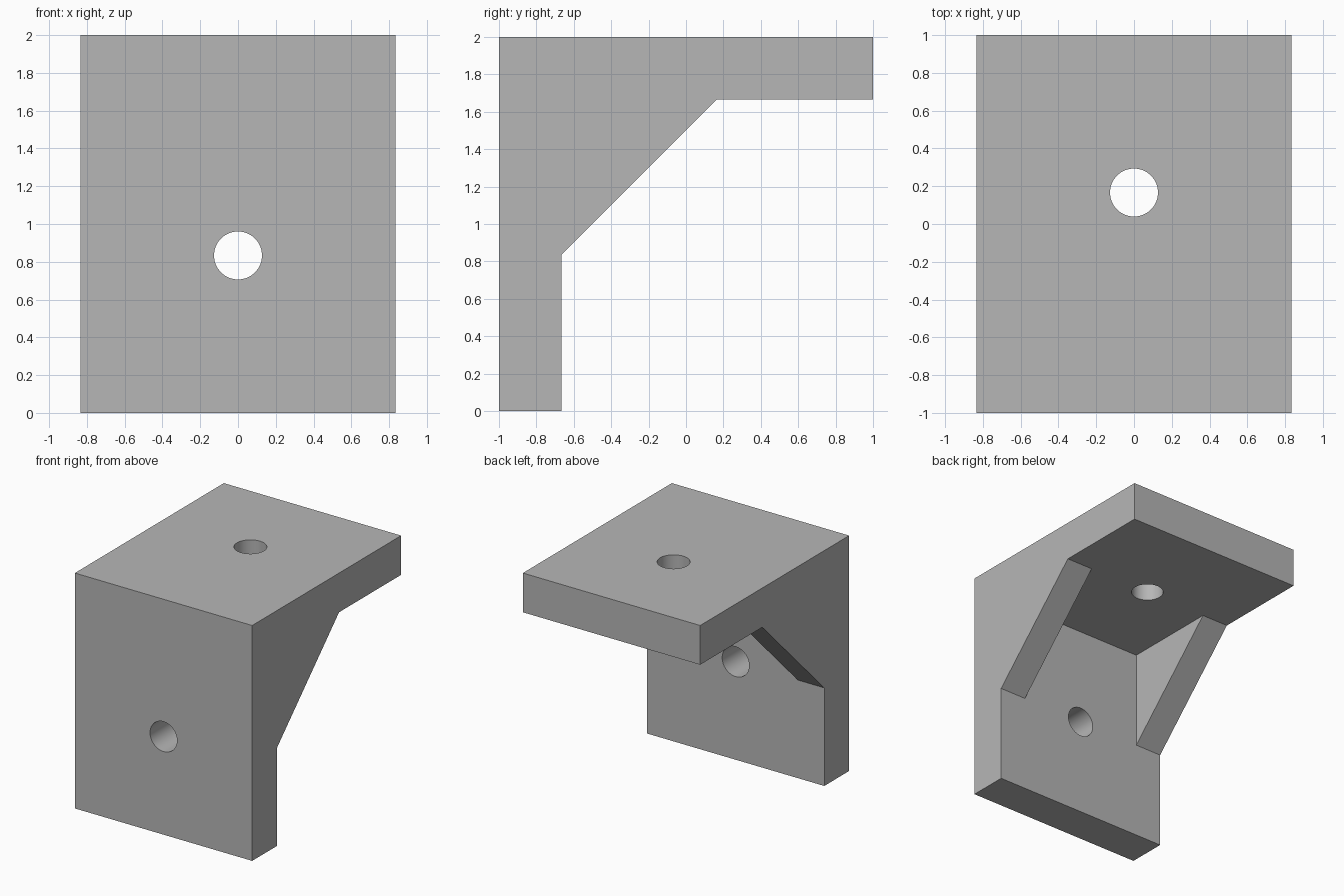
import bpy
import bmesh
from math import pi, radians

cube = bpy.data.objects.get("Cube")
if cube:
    bpy.data.objects.remove(cube, do_unlink=True)

HALF_WIDTH = 5 / 6
THICK = 1 / 3
RIB = 0.25
HOLE_RADIUS = 0.127
INNER_Y = -1 + THICK      # back face of the wall
INNER_Z = 2 - THICK       # underside of the shelf
RIB_Z = 5 / 6             # where the gusset meets the wall
RIB_Y = 1 / 6             # where the gusset meets the shelf

# Single grey material
grey = bpy.data.materials.new("grey")
grey.use_nodes = True
colour = (0.47, 0.47, 0.47, 1)
grey.diffuse_color = colour
grey.node_tree.nodes["Principled BSDF"].inputs["Base Color"].default_value = colour

# Side profile (y, z): the corner point is skipped where a gusset fills it
profile = [(-1, 0), (INNER_Y, 0), (INNER_Y, RIB_Z), (INNER_Y, INNER_Z),
           (RIB_Y, INNER_Z), (1, INNER_Z), (1, 2), (-1, 2)]
CORNER = 3
ribbed = [i for i in range(len(profile)) if i != CORNER]
hollow = list(range(len(profile)))

# Bracket body: ribbed end spans with a hollow span between them
bm = bmesh.new()
stations = [-HALF_WIDTH, RIB - HALF_WIDTH, HALF_WIDTH - RIB, HALF_WIDTH]
rings = [[bm.verts.new((x, y, z)) for y, z in profile] for x in stations]
for a, b, loop in zip(rings, rings[1:], (ribbed, hollow, ribbed)):
    for i, j in zip(loop, loop[1:] + loop[:1]):
        bm.faces.new((a[i], a[j], b[j], b[i]))
for ring in (rings[0], rings[-1]):
    bm.faces.new([ring[i] for i in ribbed])
# Inner gusset faces
for ring in rings[1:3]:
    bm.faces.new(ring[CORNER - 1:CORNER + 2])
bmesh.ops.delete(bm, geom=[v for v in bm.verts if not v.link_faces], context='VERTS')
bmesh.ops.recalc_face_normals(bm, faces=bm.faces)
bmesh.ops.dissolve_limit(bm, angle_limit=radians(1), verts=bm.verts, edges=bm.edges)

mesh = bpy.data.meshes.new("corner_bracket")
bm.to_mesh(mesh)
bm.free()
mesh.materials.append(grey)
bracket = bpy.data.objects.new("corner_bracket", mesh)
bpy.context.collection.objects.link(bracket)


def drill(name, location, rotation):
    """Cut a round bolt hole through the bracket."""
    bpy.ops.mesh.primitive_cylinder_add(vertices=64, radius=HOLE_RADIUS, depth=2 * THICK,
                                        location=location, rotation=rotation)
    cutter = bpy.context.object
    cutter.name = name
    cutter.hide_render = True
    cutter.data.materials.append(grey)
    mod = bracket.modifiers.new(name, 'BOOLEAN')
    mod.operation = 'DIFFERENCE'
    mod.solver = 'EXACT'
    mod.object = cutter
    bpy.ops.object.select_all(action='DESELECT')
    bracket.select_set(True)
    bpy.context.view_layer.objects.active = bracket
    bpy.ops.object.modifier_apply(modifier=mod.name)
    bpy.data.objects.remove(cutter, do_unlink=True)


# Bolt holes in the wall and the shelf
drill("wall_hole", (0, -1 + THICK / 2, RIB_Z), (pi / 2, 0, 0))
drill("shelf_hole", (0, RIB_Y, 2 - THICK / 2), (0, 0, 0))

bpy.ops.object.shade_smooth_by_angle(angle=radians(30))
